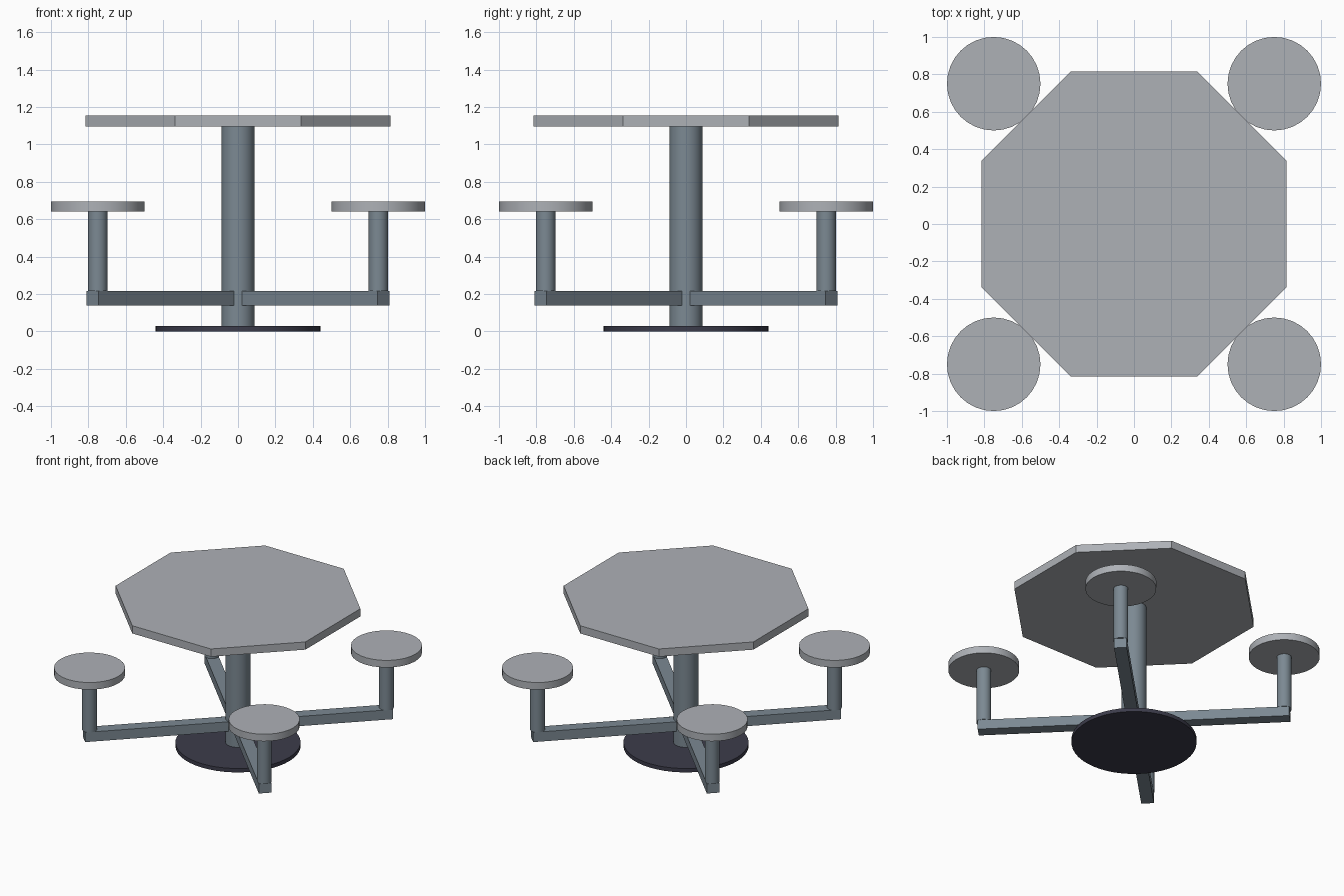
import bpy
from math import pi, sin, cos, radians

cube = bpy.data.objects.get("Cube")
if cube:
    bpy.data.objects.remove(cube, do_unlink=True)


def material(name, rgb):
    mat = bpy.data.materials.new(name)
    mat.use_nodes = True
    mat.diffuse_color = (*rgb, 1)
    mat.node_tree.nodes["Principled BSDF"].inputs["Base Color"].default_value = (*rgb, 1)
    return mat


def disc(name, radius, bottom, top, mat, x=0, y=0, sides=32, turn=0):
    """Upright cylinder between two heights; round ones are smooth shaded."""
    bpy.ops.mesh.primitive_cylinder_add(
        vertices=sides, radius=radius, depth=top - bottom,
        location=(x, y, (bottom + top) / 2), rotation=(0, 0, turn))
    obj = bpy.context.object
    obj.name = name
    obj.data.materials.append(mat)
    if sides > 8:
        bpy.ops.object.shade_smooth_by_angle(angle=radians(30))
    return obj


def arm(name, start, end, width, bottom, top, angle, mat):
    """Square beam running outwards from the column."""
    mid = (start + end) / 2
    bpy.ops.mesh.primitive_cube_add(
        size=1, location=(mid * cos(angle), mid * sin(angle), (bottom + top) / 2),
        rotation=(0, 0, angle))
    obj = bpy.context.object
    obj.name = name
    obj.scale = (end - start, width, top - bottom)
    bpy.ops.object.transform_apply(location=False, rotation=False, scale=True)
    obj.data.materials.append(mat)


surface = material("pale_surface", (0.42, 0.44, 0.47))
steel = material("blue_grey_steel", (0.2, 0.25, 0.29))
dark = material("dark_base", (0.045, 0.045, 0.07))

# Central pedestal and octagonal top
disc("base_plate", 0.44, 0, 0.03, dark, sides=48)
disc("column", 0.088, 0.03, 1.095, steel)
disc("table_top", 0.815 / cos(pi / 8), 1.095, 1.155, surface, sides=8, turn=pi / 8)

# Four diagonal arms, each carrying a round stool
REACH = 0.75 * 2 ** 0.5
for i, corner in enumerate(("back_left", "back_right", "front_right", "front_left")):
    angle = pi / 4 + i * pi / 2
    x, y = REACH * cos(angle), REACH * sin(angle)
    arm(corner + "_arm", 0.03, 1.1, 0.09, 0.14, 0.215, angle, steel)
    disc(corner + "_seat_post", 0.052, 0.215, 0.64, steel, x, y)
    disc(corner + "_seat", 0.25, 0.64, 0.695, surface, x, y)
